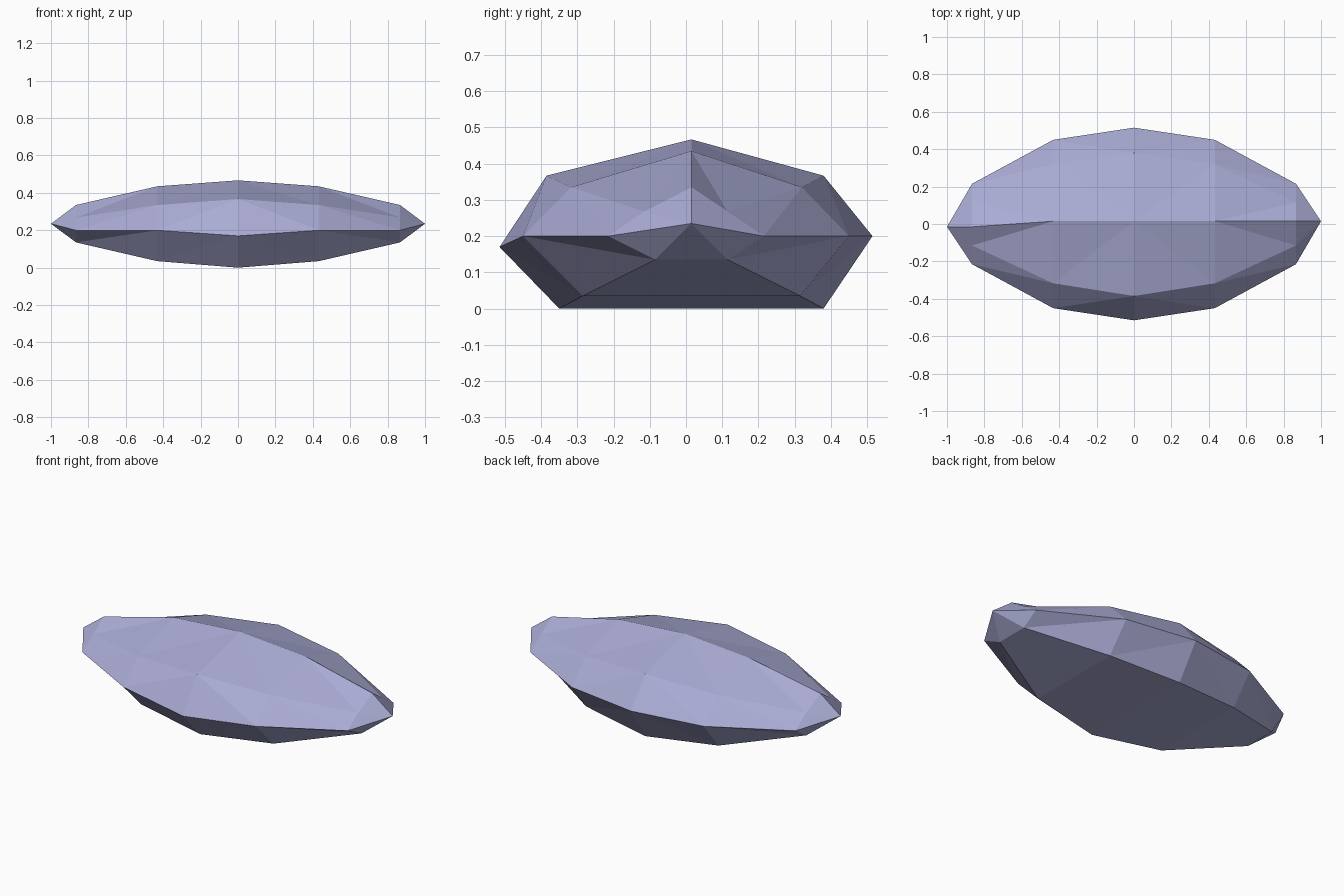
import bpy, bmesh

if "Cube" in bpy.data.objects:
    bpy.data.objects.remove(bpy.data.objects["Cube"])

# Half cross-sections (y, z): apex, back shoulder, back rim, back base,
# front base, front rim, front shoulder
middle = [(0.015, 0.467), (0.38, 0.367), (0.515, 0.2), (0.38, 0.0),
          (-0.35, 0.0), (-0.515, 0.17), (-0.385, 0.367)]
inner = [(0.015, 0.435), (0.32, 0.335), (0.45, 0.2), (0.315, 0.035),
         (-0.285, 0.035), (-0.45, 0.2), (-0.317, 0.335)]
outer = [(0.015, 0.335), (0.115, 0.268), (0.215, 0.2), (0.115, 0.135),
         (-0.085, 0.135), (-0.215, 0.2), (-0.115, 0.268)]

bm = bmesh.new()


def ring(x, pts):
    return [bm.verts.new((x, y, z)) for y, z in pts]


def loft(a, b):
    # Triangulated band; diagonals run from the inner upper to the outer lower corner
    for i in range(7):
        j = (i + 1) % 7
        if i < 3:
            bm.faces.new((a[i], a[j], b[j]))
            bm.faces.new((a[i], b[j], b[i]))
        elif i == 3:
            bm.faces.new((a[i], a[j], b[j], b[i]))
        else:
            bm.faces.new((a[j], b[i], a[i]))
            bm.faces.new((a[j], b[j], b[i]))


# Stone body grown from the middle ring towards both pointed ends
centre = ring(0, middle)
for side in (1, -1):
    r1 = ring(0.432 * side, inner)
    r2 = ring(0.866 * side, outer)
    ridge_y = 0.015 * side
    r2[0].co.y = ridge_y
    tip = bm.verts.new((side, ridge_y, 0.235))
    loft(centre, r1)
    loft(r1, r2)
    for i in range(7):
        bm.faces.new((r2[i], r2[(i + 1) % 7], tip))

bmesh.ops.recalc_face_normals(bm, faces=bm.faces)
mesh = bpy.data.meshes.new("stone")
bm.to_mesh(mesh)
bm.free()
stone = bpy.data.objects.new("stone", mesh)
bpy.context.collection.objects.link(stone)

# Blue-grey stone colour
mat = bpy.data.materials.new("blue_grey_stone")
mat.diffuse_color = (0.40, 0.41, 0.66, 1)
mat.use_nodes = True
mat.node_tree.nodes["Principled BSDF"].inputs["Base Color"].default_value = mat.diffuse_color
mesh.materials.append(mat)
